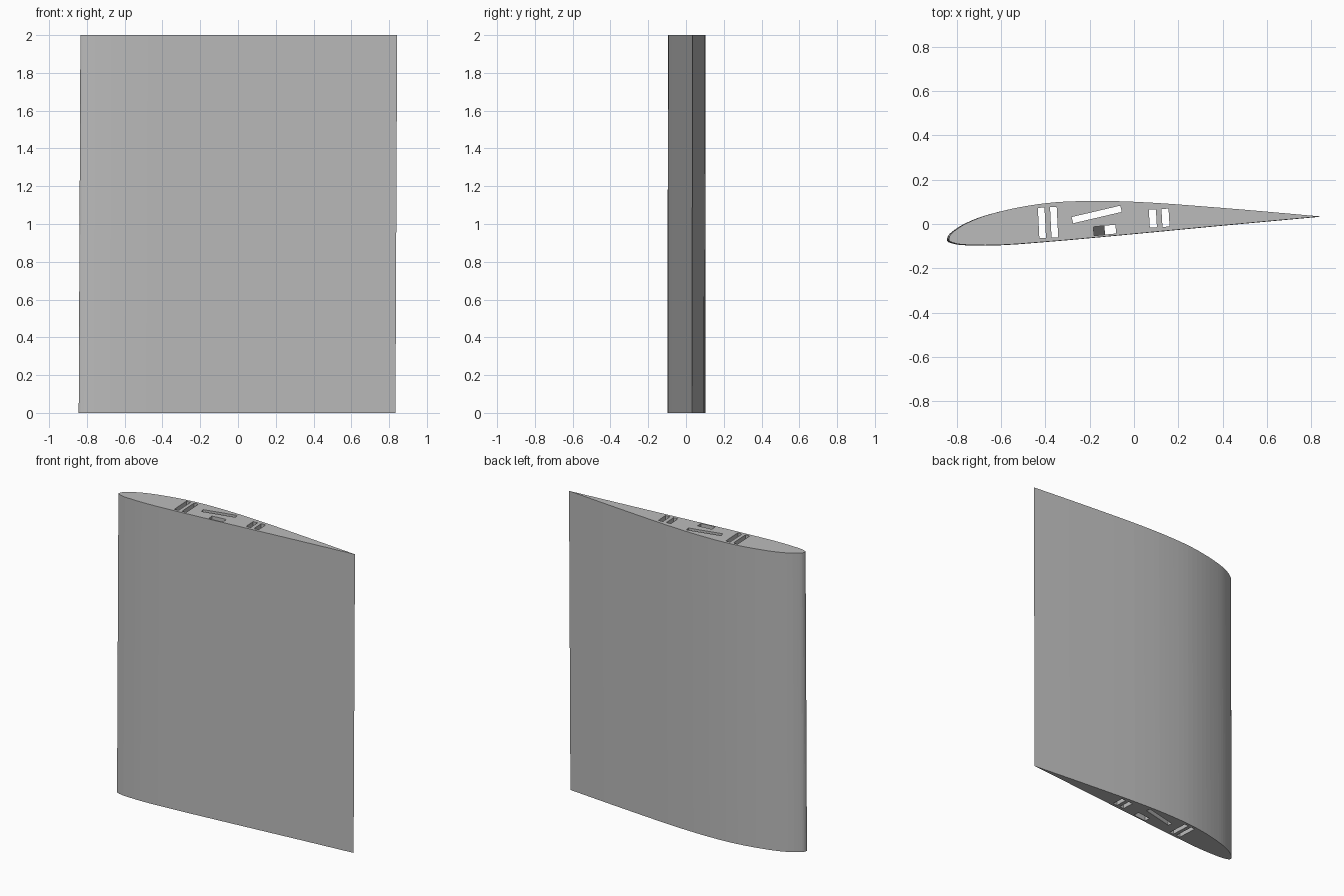
import bpy, bmesh
from mathutils import Matrix, Vector

if "Cube" in bpy.data.objects:
    bpy.data.objects.remove(bpy.data.objects["Cube"])

HEIGHT = 2.0
LEAN = Vector((0.009, 0.002))  # sideways drift between bottom and top

grey = bpy.data.materials.new("light grey")
grey.use_nodes = True
grey.diffuse_color = (0.5, 0.5, 0.5, 1)
grey.node_tree.nodes["Principled BSDF"].inputs["Base Color"].default_value = (0.5, 0.5, 0.5, 1)


def smooth_path(points, steps):
    """Curve through the points, with tangents weighted by spacing."""
    pts = [Vector(p) for p in points]
    last = len(pts) - 1
    gap = [(b - a).length ** 0.75 for a, b in zip(pts, pts[1:])]
    slope = [(b - a) / g for a, b, g in zip(pts, pts[1:], gap)]
    tangent = [slope[0]]
    for i in range(1, last):
        tangent.append((slope[i - 1] * gap[i] + slope[i] * gap[i - 1]) / (gap[i - 1] + gap[i]))
    tangent.append(slope[-1])
    path = []
    for i in range(last):
        for k in range(steps):
            t = k / steps
            s = 1 - t
            path.append(pts[i] * (s * s * (1 + 2 * t)) + pts[i + 1] * (t * t * (3 - 2 * t))
                        + (tangent[i] * (s * s * t) - tangent[i + 1] * (t * t * s)) * gap[i])
    return path + [pts[-1]]


def add_prism(bm, outline, z0, z1, shift0, shift1):
    """Solid between two shifted copies of an outline."""
    low = [bm.verts.new((p.x + shift0.x, p.y + shift0.y, z0)) for p in outline]
    high = [bm.verts.new((p.x + shift1.x, p.y + shift1.y, z1)) for p in outline]
    bm.faces.new(low[::-1])
    bm.faces.new(high)
    for i in range(len(low)):
        j = (i + 1) % len(low)
        bm.faces.new((low[i], low[j], high[j], high[i]))


def make_object(name, bm):
    bmesh.ops.recalc_face_normals(bm, faces=bm.faces[:])
    mesh = bpy.data.meshes.new(name)
    bm.to_mesh(mesh)
    bm.free()
    mesh.materials.append(grey)
    obj = bpy.data.objects.new(name, mesh)
    bpy.context.collection.objects.link(obj)
    return obj


# Wing section: trailing edge, over the back, round the nose, along the front
profile = [(0.838, 0.033), (0.4, 0.071), (0.0, 0.099), (-0.2, 0.103), (-0.4, 0.093),
           (-0.6, 0.057), (-0.72, 0.02), (-0.8, -0.022), (-0.835, -0.055), (-0.838, -0.075),
           (-0.81, -0.088), (-0.72, -0.096), (-0.6, -0.095), (-0.4, -0.081), (0.0, -0.045),
           (0.4, -0.007), (0.838, 0.033)]
bm = bmesh.new()
add_prism(bm, smooth_path(profile, 5)[:-1], 0, HEIGHT, -LEAN / 2, LEAN / 2)
wing = make_object("wing_section", bm)

# Spar slots: centre x, centre y, size x, size y, turn in radians, drift at the bottom
slots = [(-0.415, 0.005, 0.03, 0.137, 0.05, 0),
         (-0.36, 0.008, 0.03, 0.137, 0.05, 0),
         (-0.168, 0.043, 0.225, 0.029, 0.23, 0),
         (-0.133, -0.028, 0.1, 0.04, 0.1, 0.052),
         (0.085, 0.025, 0.032, 0.081, 0.06, 0),
         (0.142, 0.028, 0.032, 0.081, 0.06, 0)]
bm = bmesh.new()
for x, y, w, d, turn, drift in slots:
    spin = Matrix.Rotation(turn, 2)
    outline = [spin @ Vector((sx * w / 2, sy * d / 2)) + Vector((x, y))
               for sx, sy in ((-1, -1), (1, -1), (1, 1), (-1, 1))]
    slant = Vector((drift, drift * 0.1))
    add_prism(bm, outline, -0.05, HEIGHT + 0.05, slant, Vector((0, 0)))
cutter = make_object("slot_cutter", bm)
cutter.hide_render = True

# Cut the slots right through
cut = wing.modifiers.new("slots", 'BOOLEAN')
cut.operation = 'DIFFERENCE'
cut.solver = 'EXACT'
cut.object = cutter
bpy.context.view_layer.objects.active = wing
wing.select_set(True)
bpy.ops.object.modifier_apply(modifier=cut.name)
bpy.data.objects.remove(cutter)
